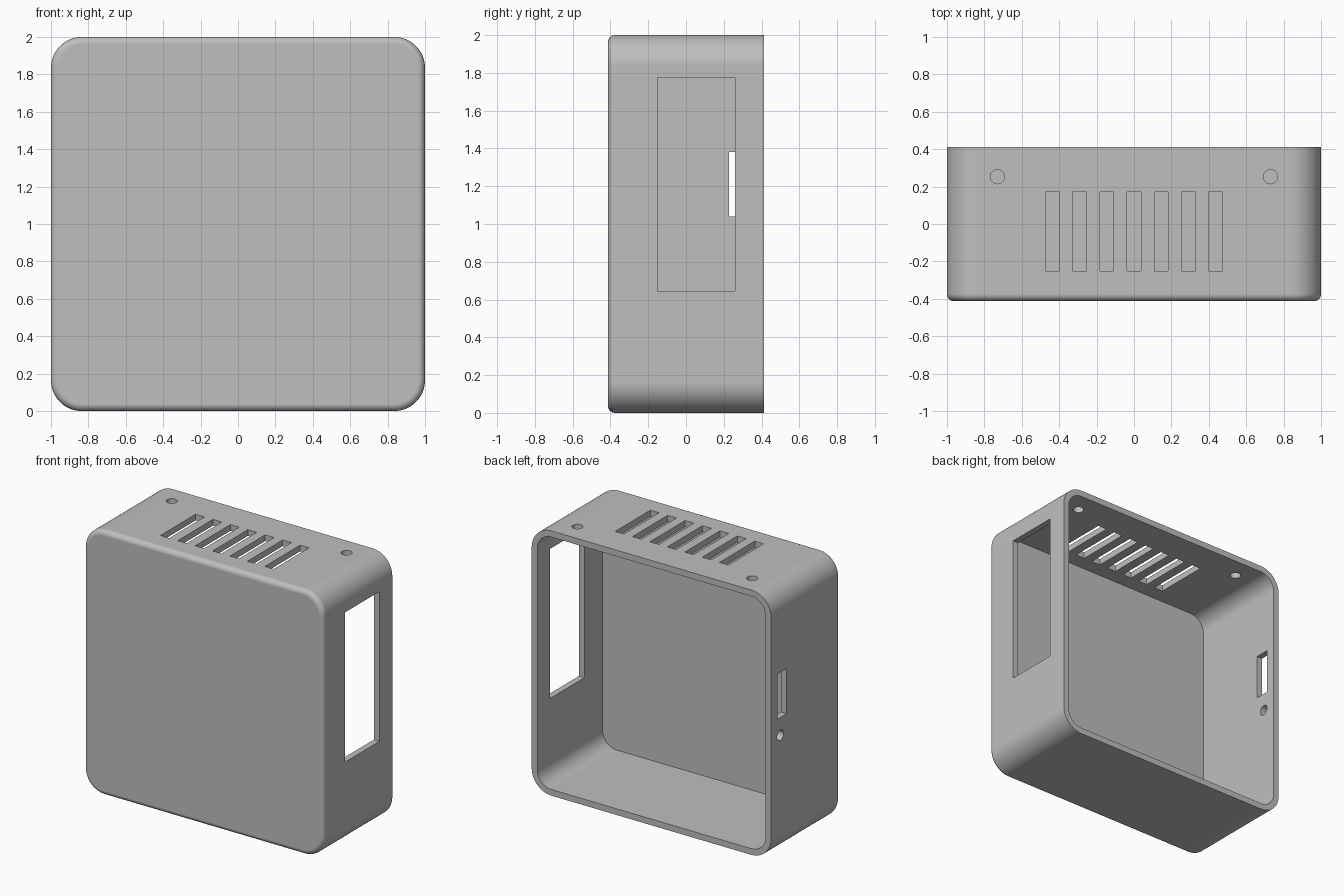
import bpy, bmesh
from math import sin, cos, pi, radians
from mathutils import Matrix, Vector

old = bpy.data.objects.get("Cube")
if old:
    bpy.data.objects.remove(old, do_unlink=True)

DEPTH = 0.413     # half depth
WALL = 0.047
CORNER = 0.165
FILLET = 0.038

grey = bpy.data.materials.new("plain grey")
grey.use_nodes = True
grey.diffuse_color = (0.52, 0.52, 0.52, 1)
grey.node_tree.nodes["Principled BSDF"].inputs["Base Color"].default_value = (0.52, 0.52, 0.52, 1)


def finish(bm, name):
    bmesh.ops.recalc_face_normals(bm, faces=bm.faces)
    mesh = bpy.data.meshes.new(name)
    bm.to_mesh(mesh)
    bm.free()
    mesh.materials.append(grey)
    ob = bpy.data.objects.new(name, mesh)
    bpy.context.collection.objects.link(ob)
    return ob


def rounded_ring(bm, inset, y, steps=16):
    """Rounded square in the xz plane, inset from the outer outline."""
    r = CORNER - inset
    c = 1 - CORNER
    ring = []
    for k, (sx, sz) in enumerate([(1, 1), (-1, 1), (-1, -1), (1, -1)]):
        for i in range(steps + 1):
            a = (k + i / steps) * pi / 2
            ring.append(bm.verts.new((sx * c + r * cos(a), y, 1 + sz * c + r * sin(a))))
    return ring


def loft(name, sections):
    """Skin a stack of (inset, y) rounded squares and cap both ends."""
    bm = bmesh.new()
    rings = [rounded_ring(bm, *s) for s in sections]
    for a, b in zip(rings, rings[1:]):
        for i in range(len(a)):
            j = (i + 1) % len(a)
            bm.faces.new((a[i], a[j], b[j], b[i]))
    bm.faces.new(rings[0])
    bm.faces.new(rings[-1])
    return finish(bm, name)


def box_cutter(name, low, high):
    low, high = Vector(low), Vector(high)
    bm = bmesh.new()
    bmesh.ops.create_cube(bm, size=1, matrix=Matrix.Translation((low + high) / 2)
                          @ Matrix.Diagonal((high - low).to_4d()))
    return finish(bm, name)


def round_cutter(name, centre, radius, axis):
    turn = Matrix.Rotation(pi / 2, 4, 'Y') if axis == 'X' else Matrix.Identity(4)
    bm = bmesh.new()
    bmesh.ops.create_cone(bm, cap_ends=True, segments=32, radius1=radius, radius2=radius,
                          depth=0.3, matrix=Matrix.Translation(centre) @ turn)
    return finish(bm, name)


# Outer shell with a softened front edge
arc = [i / 8 * pi / 2 for i in range(9)]
case = loft("case_shell", [(FILLET * (1 - sin(a)), -DEPTH + FILLET * (1 - cos(a))) for a in arc]
            + [(0, DEPTH)])

# Cavity open at the back
cutters = [loft("cavity_cutter", [(WALL, -DEPTH + WALL), (WALL, DEPTH + 0.2)])]

# Vent slots in the top
for i in range(-3, 4):
    x = i * 0.1455
    cutters.append(box_cutter("vent_cutter", (x - 0.037, -0.25, 1.85), (x + 0.037, 0.17, 2.1)))

# Screw holes in the top
for side in (-1, 1):
    cutters.append(round_cutter("screw_hole_cutter", (side * 0.73, 0.253, 2), 0.038, 'Z'))

# Large side window, and the port and round hole in the opposite wall
cutters.append(box_cutter("window_cutter", (0.85, -0.15, 0.645), (1.1, 0.26, 1.775)))
cutters.append(box_cutter("port_cutter", (-1.1, 0.228, 1.04), (-0.85, 0.337, 1.38)))
cutters.append(round_cutter("side_hole_cutter", (-1, 0.303, 0.905), 0.038, 'X'))

# Cut every opening
bpy.ops.object.select_all(action='DESELECT')
case.select_set(True)
bpy.context.view_layer.objects.active = case
for cutter in cutters:
    cutter.hide_render = True
    cut = case.modifiers.new("opening", 'BOOLEAN')
    cut.operation = 'DIFFERENCE'
    cut.solver = 'EXACT'
    cut.object = cutter
    bpy.ops.object.modifier_apply(modifier=cut.name)
    bpy.data.objects.remove(cutter, do_unlink=True)

# Smooth rounds, crisp edges, flat walls
bpy.ops.object.shade_smooth_by_angle(angle=radians(30))
flat = case.modifiers.new("flat_walls", 'WEIGHTED_NORMAL')
flat.keep_sharp = True
